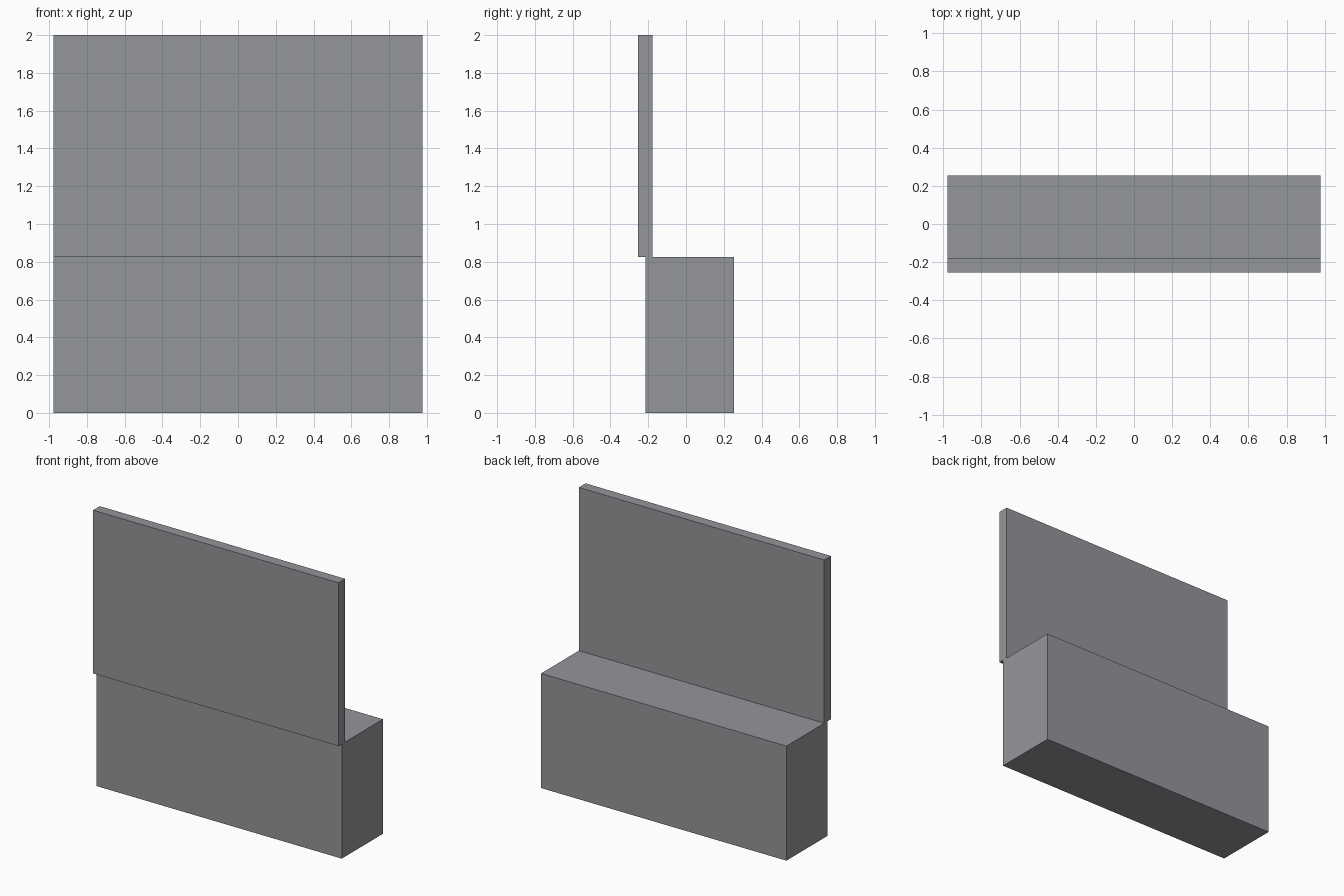
import bpy

if "Cube" in bpy.data.objects:
    bpy.data.objects.remove(bpy.data.objects["Cube"])

grey = bpy.data.materials.new("mid grey")
grey.diffuse_color = (0.30, 0.304, 0.323, 1.0)
grey.use_nodes = True
grey.node_tree.nodes["Principled BSDF"].inputs["Base Color"].default_value = grey.diffuse_color


def box(name, lo, hi):
    """Axis-aligned box between two corners."""
    bpy.ops.mesh.primitive_cube_add(size=1)
    ob = bpy.context.object
    ob.name = name
    ob.location = [(a + b) / 2 for a, b in zip(lo, hi)]
    ob.scale = [b - a for a, b in zip(lo, hi)]
    bpy.ops.object.transform_apply(location=True, rotation=False, scale=True)
    ob.data.materials.append(grey)
    return ob


HALF = 0.977   # half the width
SEAM = 0.825   # top of the base

# Deep lower block
box("base_block", (-HALF, -0.215, 0), (HALF, 0.253, SEAM))
# Thin upright panel, overhanging the base slightly at the front
box("upright_panel", (-HALF, -0.253, SEAM), (HALF, -0.177, 2.0))
